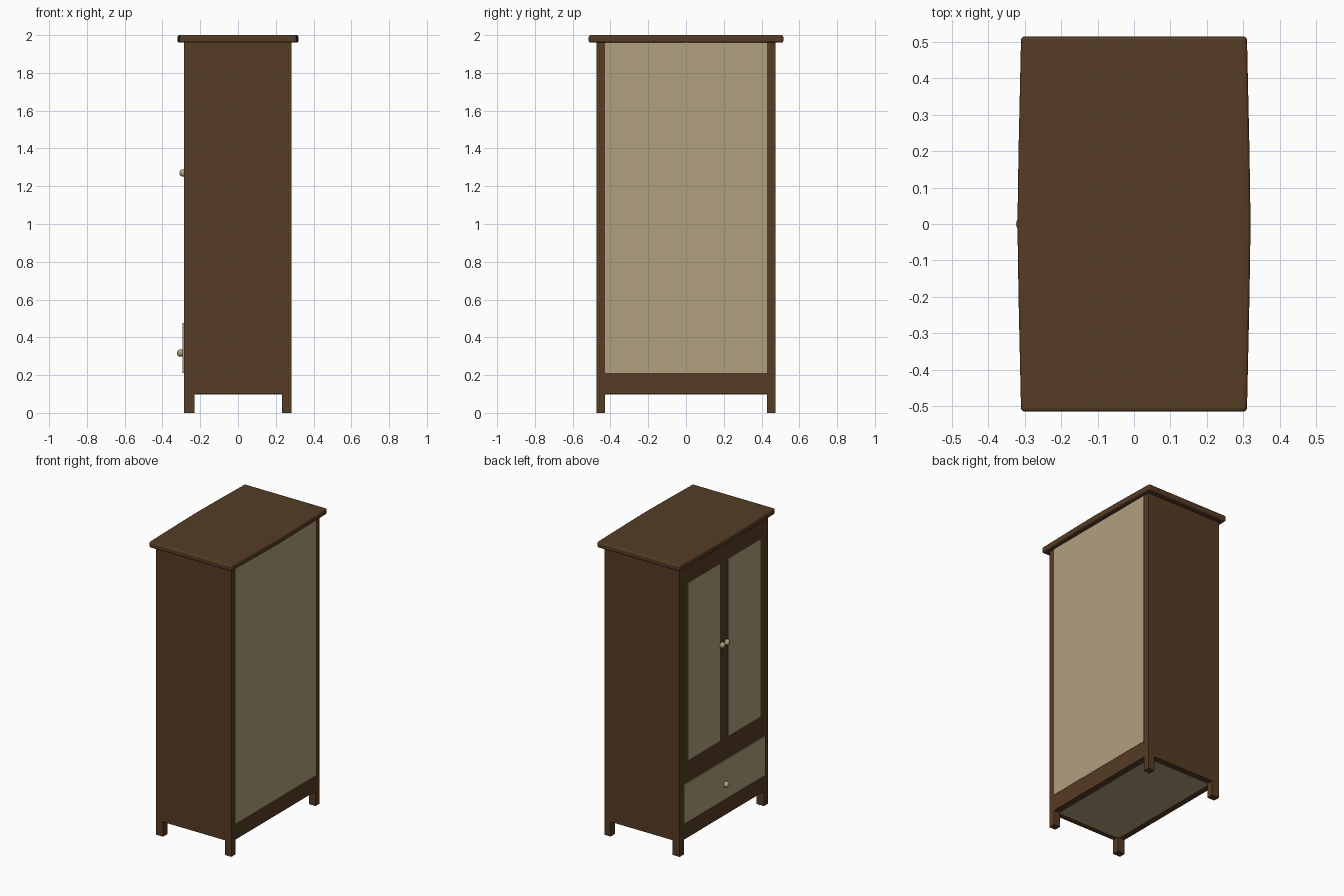
import bpy, bmesh

cube = bpy.data.objects.get("Cube")
if cube:
    bpy.data.objects.remove(cube, do_unlink=True)


def material(name, rgb):
    m = bpy.data.materials.new(name)
    m.use_nodes = True
    m.diffuse_color = (*rgb, 1)
    m.node_tree.nodes["Principled BSDF"].inputs["Base Color"].default_value = (*rgb, 1)
    return m


brown = material("dark brown wood", (0.093, 0.045, 0.018))
beige = material("beige panel", (0.434, 0.352, 0.205))


def add_object(name, bm, mat):
    bmesh.ops.recalc_face_normals(bm, faces=bm.faces)
    me = bpy.data.meshes.new(name)
    bm.to_mesh(me)
    bm.free()
    me.materials.append(mat)
    ob = bpy.data.objects.new(name, me)
    bpy.context.collection.objects.link(ob)
    return ob


def box(name, xs, ys, zs, mat):
    bm = bmesh.new()
    bmesh.ops.create_cube(bm, size=1)
    for v in bm.verts:
        v.co = [r[0] if c < 0 else r[1] for c, r in zip(v.co, (xs, ys, zs))]
    return add_object(name, bm, mat)


def knob(name, x, y, z):
    bm = bmesh.new()
    bmesh.ops.create_uvsphere(bm, u_segments=16, v_segments=10, radius=0.02)
    bmesh.ops.translate(bm, verts=bm.verts, vec=(x, y, z))
    ob = add_object(name, bm, beige)
    for p in ob.data.polygons:
        p.use_smooth = True


# Cabinet; the doors face -x
front, back, half = -0.285, 0.282, 0.475
box("cabinet_body", (front, back), (-half, half), (0.1, 1.965), brown)

# Legs
for end, xs in (("door", (front, -0.231)), ("rear", (0.234, back))):
    for side, ys in (("right", (-half, -0.43)), ("left", (0.43, half))):
        box(f"{end}_{side}_leg", xs, ys, (0, 0.1), brown)

# Rear and underside panels
box("rear_panel", (0.27, back + 0.002), (-0.43, 0.43), (0.21, 1.96), beige)
box("bottom_panel", (-0.24, 0.24), (-0.435, 0.435), (0.098, 0.106), beige)

# Door panels, drawer front and knobs
for side, s in (("right", -1), ("left", 1)):
    ys = sorted((s * 0.044, s * 0.39))
    box(f"{side}_door_panel", (front - 0.002, front + 0.005), ys, (0.625, 1.83), beige)
    knob(f"{side}_door_knob", -0.29, s * 0.025, 1.27)
box("drawer_front", (front - 0.008, front + 0.001), (-0.435, 0.435), (0.21, 0.475), beige)
knob("drawer_knob", -0.304, 0, 0.317)

# Slightly bowed top with rounded rim
bm = bmesh.new()
outline = [(0.31, -0.515), (0.317, -0.2), (0.32, 0), (0.317, 0.2), (0.31, 0.515)]
outline += [(-x, -y) for x, y in outline]
face = bm.faces.new([bm.verts.new((x, y, 1.96)) for x, y in outline])
new = bmesh.ops.extrude_face_region(bm, geom=[face])["geom"]
bmesh.ops.translate(bm, vec=(0, 0, 0.04),
                    verts=[g for g in new if isinstance(g, bmesh.types.BMVert)])
top = add_object("cabinet_top", bm, brown)
bev = top.modifiers.new("rounded_rim", "BEVEL")
bev.width = 0.01
bev.segments = 3
bev.limit_method = "ANGLE"
